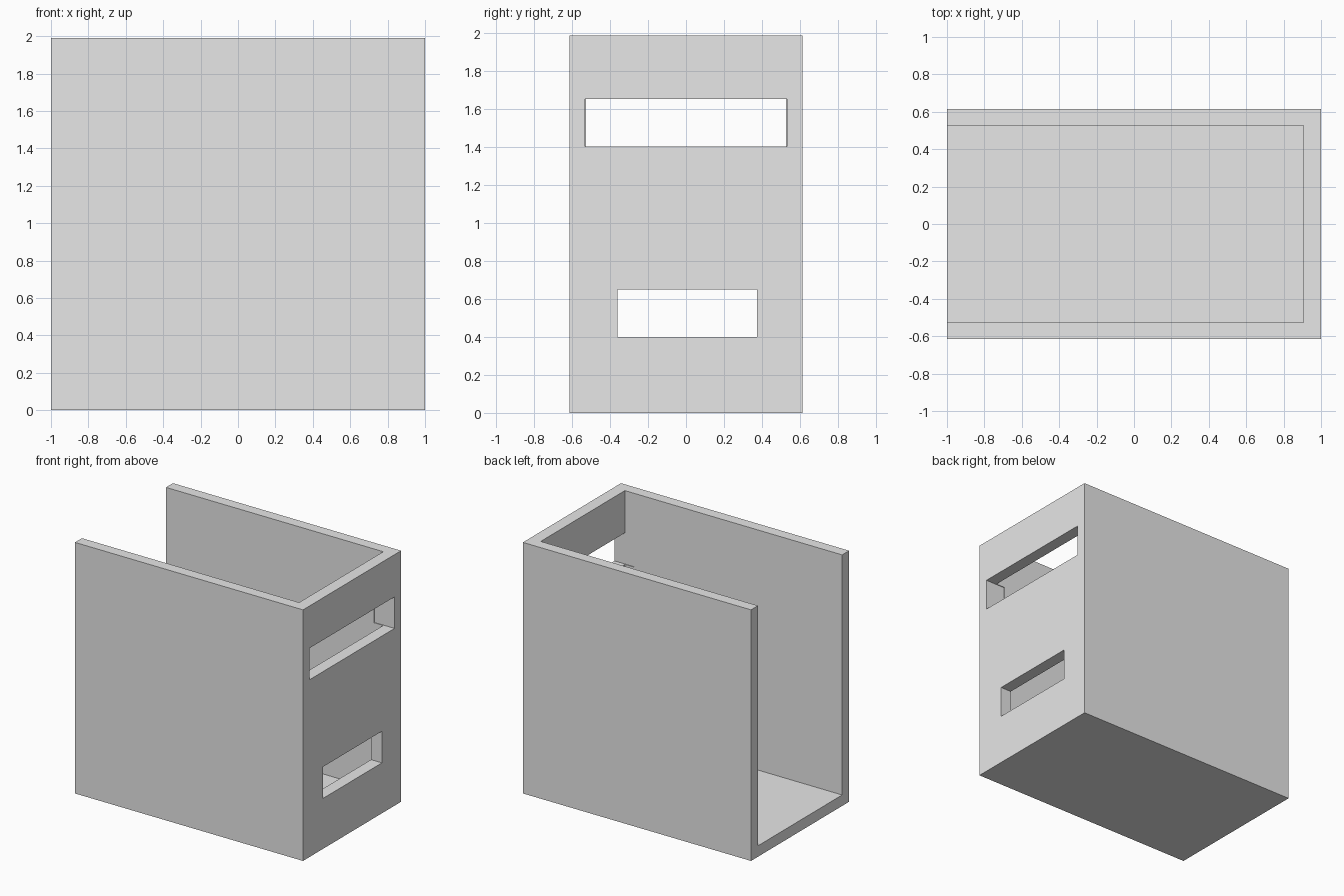
import bpy
from mathutils import Vector

default = bpy.data.objects.get("Cube")
if default:
    bpy.data.objects.remove(default, do_unlink=True)

grey = bpy.data.materials.new("light grey")
grey.use_nodes = True
grey.diffuse_color = (0.8, 0.8, 0.8, 1)
grey.node_tree.nodes["Principled BSDF"].inputs["Base Color"].default_value = (0.8, 0.8, 0.8, 1)


def block(name, low, high):
    """Box spanning two opposite corners."""
    low, high = Vector(low), Vector(high)
    bpy.ops.mesh.primitive_cube_add(size=1, location=(low + high) / 2)
    ob = bpy.context.object
    ob.name = name
    ob.scale = high - low
    bpy.ops.object.transform_apply(location=False, rotation=False, scale=True)
    ob.data.materials.append(grey)
    return ob


def cut(target, name, low, high):
    """Subtract a box from the target and discard the cutter."""
    cutter = block(name, low, high)
    cutter.hide_render = True
    mod = target.modifiers.new(name, 'BOOLEAN')
    mod.operation = 'DIFFERENCE'
    mod.solver = 'EXACT'
    mod.object = cutter
    bpy.context.view_layer.objects.active = target
    bpy.ops.object.modifier_apply(modifier=mod.name)
    bpy.data.objects.remove(cutter, do_unlink=True)


# Solid outer body
case = block("open_case", (-1, -0.614, 0), (1, 0.614, 1.99))

# Cavity open at the top and at the -x end
cut(case, "cavity", (-1.2, -0.527, 0.087), (0.905, 0.527, 2.2))

# Upper slot, slightly wider than the cavity so it notches the side walls
cut(case, "upper_slot", (0.825, -0.533, 1.405), (1.2, 0.533, 1.655))

# Lower slot through the end wall
cut(case, "lower_slot", (0.85, -0.361, 0.4), (1.2, 0.374, 0.65))
